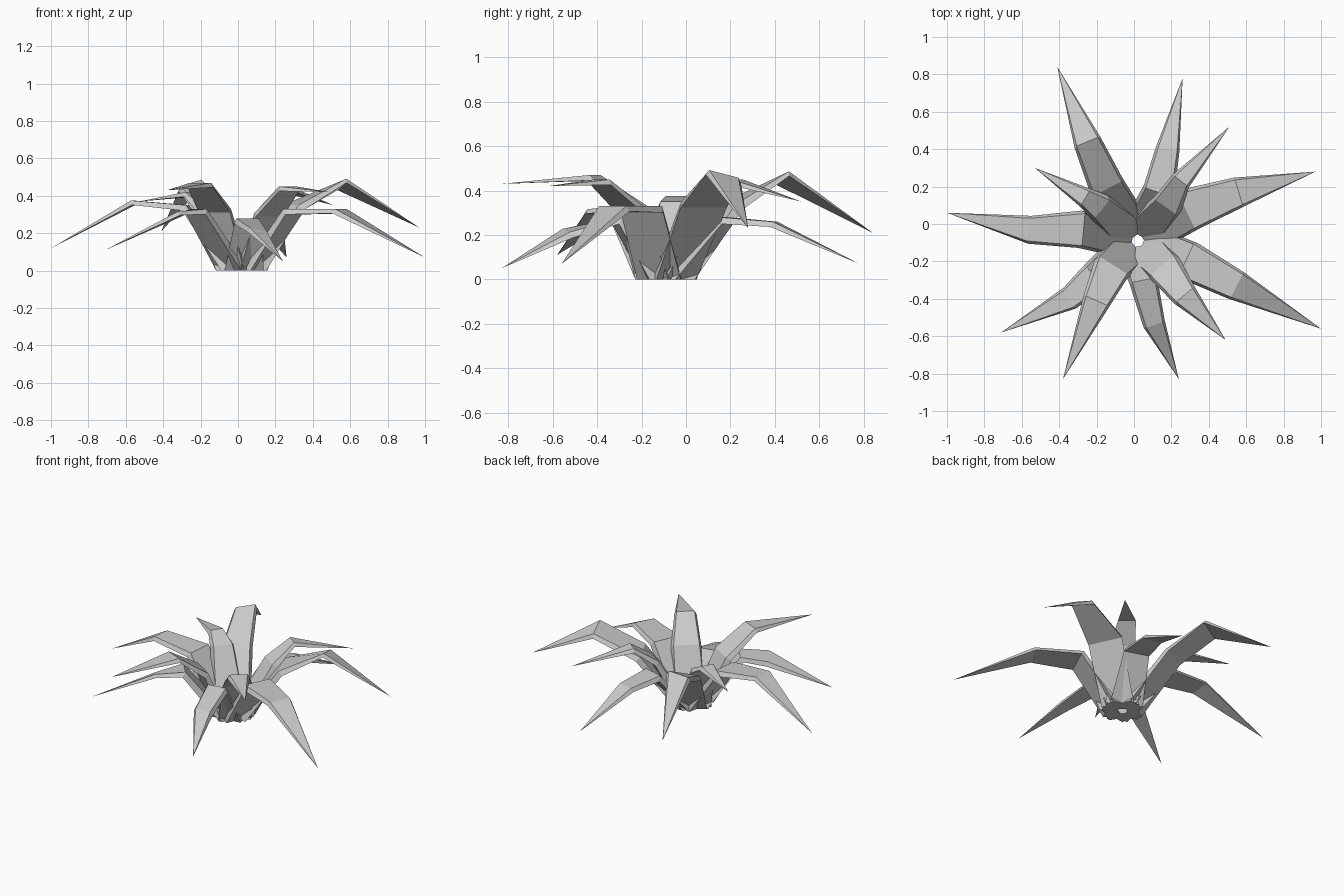
import bpy, bmesh
from mathutils import Vector

if "Cube" in bpy.data.objects:
    bpy.data.objects.remove(bpy.data.objects["Cube"])

CENTRE = Vector((0.02, -0.09, 0))
UP = Vector((0, 0, 1))

# Each leaf: shoulder point, knee point, tip point, (shoulder width, knee width, knee roll)
LEAVES = [
    ((-.14, .19, .34), (-.25, .44, .47), (-.41, .84, .21), (.19, .15, -.02)),
    ((.13, .17, .28), (.18, .40, .26), (.26, .78, .07), (.17, .13, .0)),
    ((.17, .09, .34), (.25, .23, .45), (.51, .52, .35), (.16, .11, .0)),
    ((.28, .07, .35), (.56, .17, .475), (.97, .28, .23), (.23, .165, -.02)),
    ((.28, -.19, .33), (.55, -.33, .33), (1.0, -.56, .07), (.21, .165, .0)),
    ((.15, -.22, .31), (.27, -.38, .45), (.49, -.62, .42), (.19, .14, .0)),
    ((.05, -.30, .28), (.11, -.54, .22), (.24, -.83, .05), (.15, .12, -.01)),
    ((-.11, -.22, .33), (-.20, -.41, .47), (-.38, -.83, .43), (.20, .15, .0)),
    ((-.21, -.28, .33), (-.35, -.40, .30), (-.71, -.58, .11), (.16, .13, .02)),
    ((-.27, -.03, .35), (-.565, -.03, .375), (-1.0, .06, .12), (.20, .15, .0)),
    ((-.17, .08, .36), (-.26, .14, .42), (-.53, .30, .37), (.15, .11, .0)),
]


def add_leaf(name, shoulder, knee, tip, shoulder_w, knee_w, roll):
    """Folded, tapering blade with a narrower top face."""
    shoulder, knee, tip = Vector(shoulder), Vector(knee), Vector(tip)
    out = shoulder - CENTRE
    out.z = 0
    out.normalize()
    path = [CENTRE + out * 0.06, shoulder, knee, tip]
    bm = bmesh.new()
    rings = []
    for i, (w, t) in enumerate(((.21, .06), (shoulder_w, .035), (knee_w, .025))):
        p = path[i]
        if i == 0:
            # Root section lies flat on the ground, overlapping its neighbours
            side = out.cross(UP).normalized()
            top, low = p - out * t / 2, p + out * t / 2
        else:
            heading = (path[i + 1] - path[i - 1]).normalized()
            side = heading.cross(UP).normalized()
            top, low = p, p - side.cross(heading).normalized() * t
        if i == 2:
            side = side - UP * (roll / (w / 2))
        h, n = side * w / 2, side * (w / 2 - .014)
        rings.append([bm.verts.new(v) for v in (top - n, top + n, low + h, low - h)])
    end = bm.verts.new(tip)
    for a, b in zip(rings, rings[1:]):
        for k in range(4):
            j = (k + 1) % 4
            bm.faces.new((a[k], a[j], b[j], b[k]))
    for k in range(4):
        bm.faces.new((rings[-1][k], rings[-1][(k + 1) % 4], end))
    bm.faces.new(rings[0])
    bmesh.ops.recalc_face_normals(bm, faces=bm.faces)
    mesh = bpy.data.meshes.new(name)
    bm.to_mesh(mesh)
    bm.free()
    bpy.context.collection.objects.link(bpy.data.objects.new(name, mesh))


# Rosette of leaves
for i, (shoulder, knee, tip, shape) in enumerate(LEAVES, 1):
    add_leaf(f"leaf_{i:02d}", shoulder, knee, tip, *shape)
